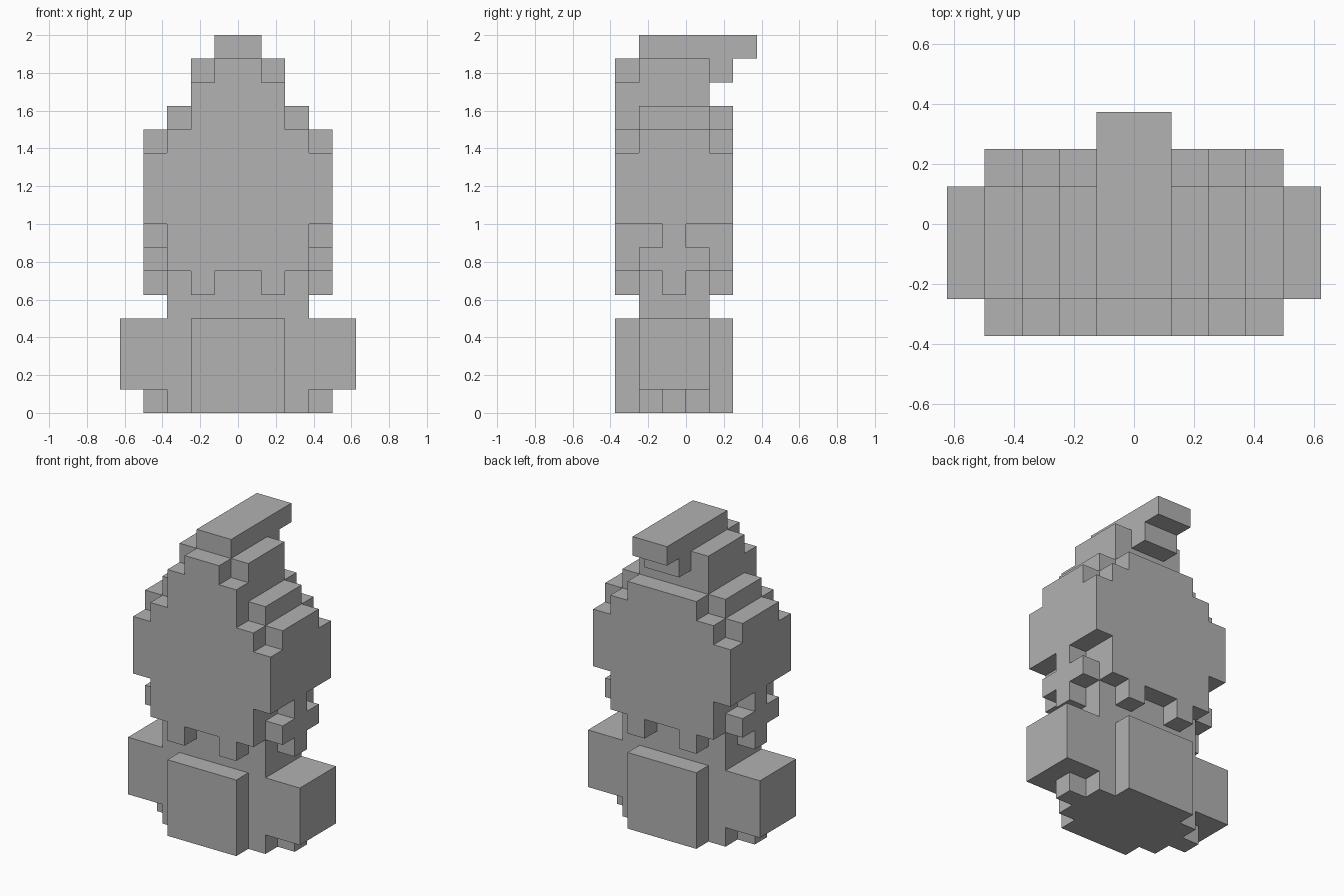
import bpy, bmesh, math
from mathutils import Vector

cube = bpy.data.objects.get("Cube")
if cube:
    bpy.data.objects.remove(cube, do_unlink=True)

UNIT = 0.125  # edge length of one block

grey = bpy.data.materials.new("plain_grey")
grey.use_nodes = True
colour = (0.445, 0.445, 0.445, 1)
grey.diffuse_color = colour
grey.node_tree.nodes["Principled BSDF"].inputs["Base Color"].default_value = colour


def block(x0, x1, y0, y1, z0, z1):
    """Cells of a box, mirrored to both sides of x = 0."""
    right = {(x, y, z) for x in range(x0, x1) for y in range(y0, y1) for z in range(z0, z1)}
    return right | {(-x - 1, y, z) for x, y, z in right}


def stepped_plate(y, bottoms, tops):
    """One-block-thick plate whose columns run outward from the centre."""
    cells = set()
    for x, (low, high) in enumerate(zip(bottoms, tops)):
        cells |= block(x, x + 1, y, y + 1, low, high)
    return cells


teeth = (6, 5, 6, 8)  # lower edge of both head plates
parts = {
    # lower body
    "body": block(0, 3, -2, 1, 0, 5),
    "belly_plate": block(0, 2, -3, -2, 0, 4),
    "back_plate": block(0, 2, 1, 2, 0, 4),
    "arms": block(3, 5, -2, 1, 1, 4),
    "feet": block(3, 4, -1, 0, 0, 1),
    # head
    "head_core": block(0, 3, -2, 1, 5, 13) | block(0, 2, -2, 1, 13, 15),
    "head_sides": block(3, 4, -2, 1, 8, 12),
    "head_front": stepped_plate(-3, teeth, (15, 14, 12, 11)),
    "head_back": stepped_plate(1, teeth, (13, 13, 12, 11)),
    # cross-shaped pendants under the head sides
    "ear_pendants": block(3, 4, -1, 0, 5, 8) | block(3, 4, -2, 1, 6, 7),
    # crest with its hooked rear end
    "crest": block(0, 1, -2, 3, 15, 16) | block(0, 1, 1, 2, 14, 15),
}
occupied = set().union(*parts.values())


def build(name, cells):
    """Skin the cells with only their exposed faces, then merge flat areas."""
    bm = bmesh.new()
    for cell in sorted(cells):
        for axis in range(3):
            for side in (0, 1):
                near = list(cell)
                near[axis] += 2 * side - 1
                if tuple(near) in occupied:
                    continue
                u, v = (axis + 1) % 3, (axis + 2) % 3
                corners = []
                for du, dv in ((0, 0), (1, 0), (1, 1), (0, 1)):
                    p = Vector(cell)
                    p[axis] += side
                    p[u] += du
                    p[v] += dv
                    corners.append(bm.verts.new(p * UNIT))
                bm.faces.new(corners if side else corners[::-1])
    bmesh.ops.remove_doubles(bm, verts=bm.verts[:], dist=UNIT / 100)
    bmesh.ops.dissolve_limit(bm, angle_limit=math.radians(1),
                             verts=bm.verts[:], edges=bm.edges[:])
    mesh = bpy.data.meshes.new(name)
    bm.to_mesh(mesh)
    bm.free()
    mesh.materials.append(grey)
    bpy.context.collection.objects.link(bpy.data.objects.new(name, mesh))


for part_name, part_cells in parts.items():
    build(part_name, part_cells)
